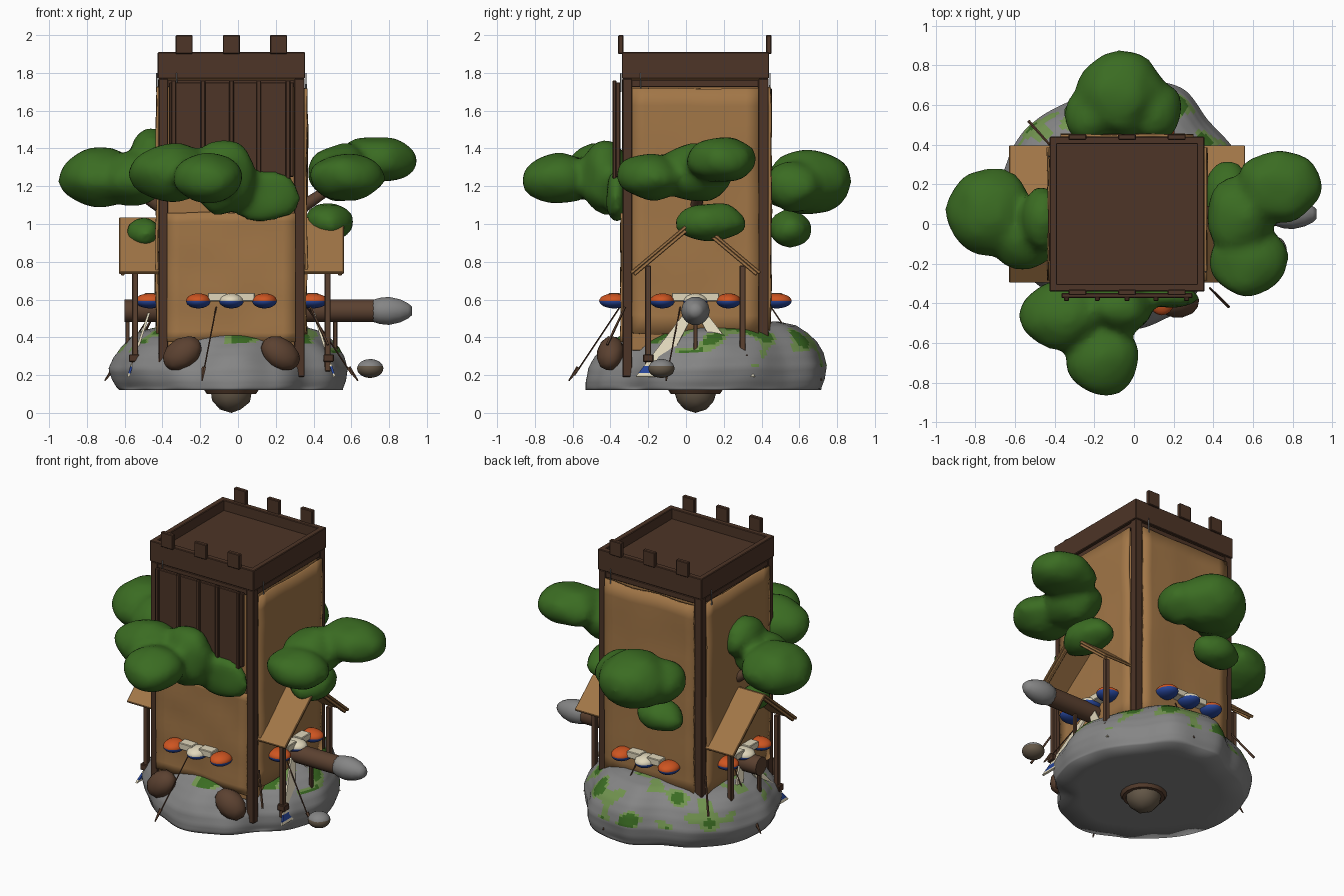
import bpy, bmesh, math
from mathutils import Vector, Matrix, noise

if "Cube" in bpy.data.objects:
    bpy.data.objects.remove(bpy.data.objects["Cube"])

def material(name, r, g, b):
    m = bpy.data.materials.new(name)
    m.diffuse_color = (r, g, b, 1)
    m.use_nodes = True
    m.node_tree.nodes["Principled BSDF"].inputs["Base Color"].default_value = m.diffuse_color
    return m

GREEN = material("leaf green", .043, .15, .016)
DARK = material("dark wood", .075, .035, .02)
BROWN = material("brown wood", .105, .053, .03)
TAN = material("tan cloth", .36, .182, .063)
GREY = material("grey stone", .235, .235, .235)
MOSS = material("pale moss", .17, .30, .08)
ORANGE = material("orange", .62, .09, .015)
BLUE = material("blue", .02, .06, .32)
CREAM = material("cream", .75, .68, .5)
EARTH = material("earth brown", .13, .098, .065)

CX, CY = -.035, .05                      # tower axis
def side(k):                             # frame of tower side k (0 = front)
    return Matrix.Translation((CX, CY, 0)) @ Matrix.Rotation(k * math.pi / 2, 4, 'Z')
SIDES = list(zip(("front", "right", "back", "left"), map(side, range(4))))
I = Matrix()

def finish(name, bm, mats, smooth=False):
    me = bpy.data.meshes.new(name)
    bm.normal_update()
    for f in bm.faces:
        f.smooth = smooth
    bm.to_mesh(me)
    bm.free()
    for m in mats:
        me.materials.append(m)
    ob = bpy.data.objects.new(name, me)
    bpy.context.collection.objects.link(ob)
    return ob

def box(name, c, s, mat, M=I, bevel=.004, rot=I):
    bm = bmesh.new()
    bmesh.ops.create_cube(bm, size=1, matrix=M @ Matrix.Translation(c) @ rot @ Matrix.Diagonal((*s, 1)))
    ob = finish(name, bm, [mat])
    b = ob.modifiers.new("soft edge", 'BEVEL')
    b.width, b.segments = bevel, 1
    return ob

def cyl(name, a, b, r1, r2, mat, n=12, M=I):
    a, b = M @ Vector(a), M @ Vector(b)
    d = b - a
    bm = bmesh.new()
    bmesh.ops.create_cone(bm, cap_ends=True, segments=n, radius1=r1, radius2=r2, depth=d.length,
        matrix=Matrix.Translation((a + b) / 2) @ d.to_track_quat('Z', 'Y').to_matrix().to_4x4())
    ob = finish(name, bm, [mat], True)
    ob.data.set_sharp_from_angle(angle=.8)
    return ob

def ball(name, c, r, mats, M=I, sub=3, rot=I, rule=None):
    bm = bmesh.new()
    bmesh.ops.create_icosphere(bm, subdivisions=sub, radius=1,
        matrix=M @ Matrix.Translation(c) @ rot @ Matrix.Diagonal((*r, 1)))
    for f in bm.faces:
        if rule and rule(f.calc_center_median()):
            f.material_index = 1
    return finish(name, bm, mats, True)

def cloth(name, c, w, h, M, mat=TAN):    # slightly rumpled hanging sheet
    bm = bmesh.new()
    bmesh.ops.create_grid(bm, x_segments=10, y_segments=14, size=.5)
    for v in bm.verts:
        x, z = c[0] + v.co.x * w, c[2] + v.co.y * h
        n = noise.noise(M @ Vector((x * 5, c[1], z * 5)))
        v.co = M @ Vector((x, c[1] + n * .01, z + n * .012))
    ob = finish(name, bm, [mat], True)
    ob.modifiers.new("thickness", 'SOLIDIFY').thickness = .015

# rock base: rings around an uneven outline, flat underneath
RADII = [.61, .60, .60, .65, .645, .57, .60, .62, .61, .60, .59, .60, .64, .61, .56, .60]
PROFILE = [(.12, 0), (.12, .97), (.17, 1), (.23, 1.01), (.29, .98), (.34, .93), (.38, .86),
           (.415, .76), (.435, .62), (.42, 0)]
bm = bmesh.new()
N, SUB = 160, 4
levels = [tuple(p + (q - p) * k / SUB for p, q in zip(a, b))
          for a, b in zip(PROFILE, PROFILE[1:]) for k in range(SUB)]
rings = []
for z, f in levels:
    ring = []
    for i in range(N):
        t = i / N * 16
        k = int(t)
        u = (1 - math.cos((t - k) * math.pi)) / 2
        a = i / N * 2 * math.pi
        front, back = max(0, -math.sin(a)), max(0, math.sin(a))
        left = 1 + .5 * max(0, -math.cos(a)) * min(.1, max(0, z - .12))
        r = (RADII[k] * (1 - u) + RADII[(k + 1) % 16] * u) * max(f, .001) * (1 - .55 * front * (z - .12)) * left
        p = Vector((CX + r * math.cos(a), .09 + r * math.sin(a), z))
        if z > .121:
            p += Vector((math.cos(a), math.sin(a), .5)) * noise.noise(p * 5) * .018
            p.z += .12 * (z - .12) * (back + .3)
        ring.append(bm.verts.new(p))
    rings.append(ring)
for lo, hi in zip(rings, rings[1:]):
    for i in range(N):
        j = (i + 1) % N
        f = bm.faces.new((lo[i], lo[j], hi[j], hi[i]))
        c = f.calc_center_median()
        n = noise.noise(c * 7 + Vector((3, 1, 0)))
        low = .25 if c.y > .35 else .32 if c.y > -.1 else .37
        if c.z > low and n > .06:        # moss patches with darker hearts
            f.material_index = 2 if n > .24 else 1
bmesh.ops.remove_doubles(bm, verts=bm.verts, dist=.002)
finish("rock_base", bm, [GREY, MOSS, GREEN], True)

# socket and ball under the rock
cyl("socket_ring", (CX, CY, .10), (CX, CY, .13), .13, .15, BROWN, 20)
ball("bottom_ball", (CX, CY, .12), (.115, .115, .12), [EARTH], sub=2)

# tower body, roof tray and corner posts
box("tower_body", (CX, CY, 1.06), (.72, .74, 1.46), TAN)
box("roof_floor", (CX, CY, 1.81), (.74, .76, .06), DARK)
for nm, M in SIDES:
    box(nm + "_roof_rim", (0, -.371, 1.84), (.78, .038, .14), DARK, M)
    box(nm + "_corner_post", (-.36, -.36, .98), (.05, .055, 1.58), DARK, M)
    box(nm + "_top_beam", (0, -.365, 1.745), (.72, .03, .04), DARK, M)
    cyl(nm + "_peg", (-.29, -.395, 1.7), (-.29, -.395, 1.8), .005, .003, GREY, 5, M)
    if nm == "front":
        cloth("front_cloth", (0, -.395, .72), .68, .68, M)
    else:
        cloth(nm + "_cloth", (0, -.40, 1.07), .67, 1.3, M)
for s, y in (("front", -.345), ("back", .438)):
    for x in (-.285, -.035, .215):
        box(s + "_battlement", (x, y, 1.95), (.09, .028, .10), DARK)

# drawbridge planks and battens
box("drawbridge", (-.035, -.36, 1.5), (.66, .025, .5), DARK)
for x in (-.34, -.185, -.035, .11, .265):
    box("drawbridge_batten", (x, -.378, 1.5), (.025, .02, .52), DARK)

# garlands of round shields on every side
for nm, M in SIDES:
    for x, col in ((-.175, ORANGE), (0, CREAM), (.175, ORANGE)):
        ball(nm + "_shield", (x, -.43, .593), (.066, .08, .04), [col, BLUE], M,
             rule=lambda c: c.z < .59)
    for s in (-1, 1):
        box(nm + "_ribbon", (s * .075, -.425, .613), (.10, .07, .045), CREAM, M)

# battering ram through the tower
cyl("ram_log", (-.60, CY, .54), (.73, CY, .54), .06, .06, BROWN, 16)
TIP = [(.70, .055), (.75, .071), (.80, .076), (.86, .062), (.90, .042), (.92, .024)]
bm = bmesh.new()
tip_rings = [[bm.verts.new((x, CY + r * math.cos(i * math.pi / 7), .54 + r * math.sin(i * math.pi / 7)))
              for i in range(14)] for x, r in TIP]
for p, q in zip(tip_rings, tip_rings[1:]):
    for i in range(14):
        bm.faces.new((p[i], p[(i + 1) % 14], q[(i + 1) % 14], q[i]))
bm.faces.new(tip_rings[0])
bm.faces.new(tip_rings[-1])
bmesh.ops.recalc_face_normals(bm, faces=bm.faces)
finish("ram_tip", bm, [GREY], True)

# gabled awnings, posts, banners on right and left
for nm, M in (SIDES[1], SIDES[3]):
    for s in (-1, 1):
        tilt = Matrix.Rotation(s * .70, 4, 'Y')
        box(nm + "_awning", (s * .17, -.485, .885), (.45, .22, .018), TAN, M, rot=tilt)
        box(nm + "_awning_beam", (s * .165, -.575, .868), (.42, .02, .02), TAN, M, rot=tilt)
        box(nm + "_awning_post", (s * .25, -.51, .50), (.032, .032, .56), BROWN, M)
        box(nm + "_post_foot", (s * .25, -.515, .29), (.055, .055, .04), DARK, M)
        bm = bmesh.new()                 # banner: cream strip with blue tail and cream hem
        for mi, (t0, t1) in ((0, (0, .84)), (1, (.84, .95)), (0, (.95, 1))):
            pts = []
            for t, e in ((t0, -1), (t0, 1), (t1, 1), (t1, -1)):
                w = .025 + .04 * t
                pts.append(bm.verts.new(M @ Vector((s * (.03 + .22 * t) + e * w, -.43 - .11 * t, .53 - .34 * t))))
            bm.faces.new(pts).material_index = mi
        ob = finish(nm + "_banner", bm, [CREAM, BLUE])
        ob.modifiers.new("thickness", 'SOLIDIFY').thickness = .012
    box(nm + "_ram_prop", (0, -.55, .39), (.022, .022, .2), BROWN, M)

# ropes with stakes
for nm, M in SIDES:
    cyl(nm + "_rope", (-.08, -.40, .56), (-.15, -.64, .2), .004, .004, DARK, 5, M)
    cyl(nm + "_stake", (-.145, -.62, .24), (-.155, -.67, .17), .012, .004, BROWN, 5, M)
for x, y in ((.45, -.38), (-.50, .47)):
    cyl("corner_stake", (x * .85, y * .85, .56), (x * 1.06, y * 1.1, .36), .006, .008, BROWN, 5)

# half sunken mounds in front and the loose stone
for s in (-1, 1):
    ball("front_mound", (CX + s * .26, -.40, .315), (.115, .07, .085), [BROWN], sub=2,
         rot=Matrix.Rotation(s * .6, 4, 'Y') @ Matrix.Rotation(-.5, 4, 'X'))
ball("loose_stone", (.70, -.13, .235), (.07, .07, .05), [EARTH, GREY], rule=lambda c: c.z > .25)

# tree clumps: merged, softened leaf lobes (x, y, z, rx, ry, rz)
CLUMPS = {
    "front_leaves": [(-.16, -.68, 1.24, .18, .18, .13), (-.36, -.46, 1.27, .21, .17, .15),
                     (-.08, -.43, 1.25, .17, .12, .20), (.13, -.37, 1.15, .20, .055, .13)],
    "left_leaves": [(-.73, .06, 1.25, .215, .215, .155), (-.56, -.05, 1.24, .18, .18, .14),
                    (-.46, .03, 1.37, .10, .16, .13)],
    "left_low_leaves": [(-.50, -.02, .95, .08, .13, .08)],
    "back_leaves": [(-.07, .65, 1.22, .23, .21, .17), (-.21, .55, 1.20, .13, .15, .13),
                    (.10, .57, 1.20, .13, .15, .13)],
    "back_low_leaves": [(-.20, .55, .97, .16, .11, .10)],
    "right_leaves": [(.73, .19, 1.34, .21, .18, .12), (.58, -.18, 1.25, .19, .18, .12),
                     (.54, .04, 1.27, .17, .20, .15)],
    "right_low_leaves": [(.48, .13, 1.01, .12, .18, .10)],
}
for nm, lobes in CLUMPS.items():
    bm = bmesh.new()
    for x, y, z, rx, ry, rz in lobes:
        bmesh.ops.create_icosphere(bm, subdivisions=3, radius=1.03,
            matrix=Matrix.Translation((x, y, z)) @ Matrix.Diagonal((rx, ry, rz, 1)))
    for v in bm.verts:
        v.co += noise.noise_vector(v.co * 7) * .02
    ob = finish(nm, bm, [GREEN], True)
    r = ob.modifiers.new("merge", 'REMESH')
    r.mode, r.voxel_size, r.use_smooth_shade = 'VOXEL', .025, True
    m = ob.modifiers.new("soften", 'SMOOTH')
    m.factor, m.iterations = .5, 3

# branches carrying the leaves
for nm, M in (SIDES[1], SIDES[3]):
    cyl(nm + "_branch", (0, -.36, 1.08), (.03, -.54, 1.2), .035, .025, BROWN, 8, M)
